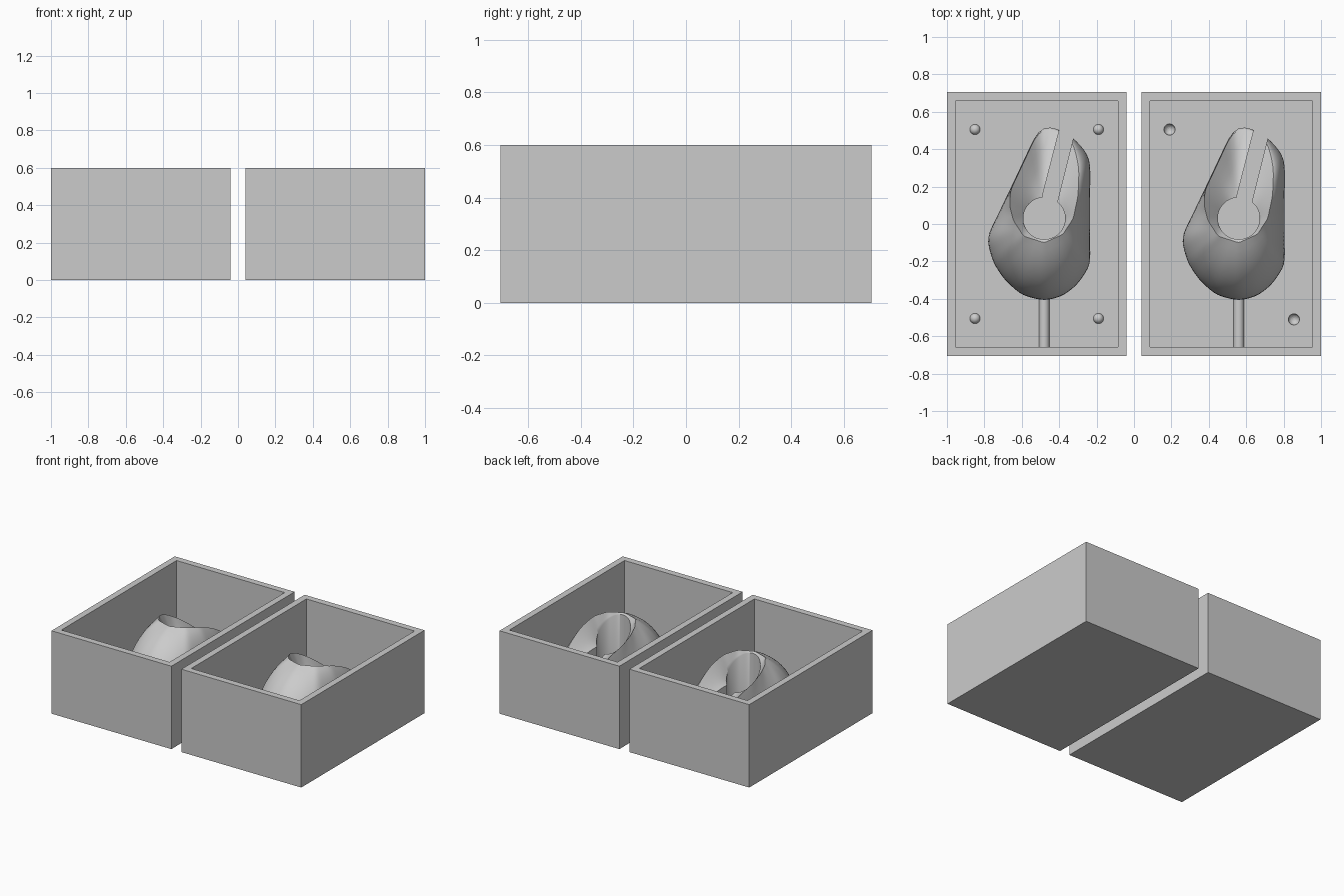
import bpy, bmesh, math
from mathutils import Vector

cube = bpy.data.objects.get("Cube")
if cube:
    bpy.data.objects.remove(cube, do_unlink=True)

FLOOR, HEIGHT, WALL = 0.07, 0.6, 0.066
SEGMENTS = 96
HOLE_Y, HOLE_R = 0.03, 0.112

grey = bpy.data.materials.new("plain grey")
grey.use_nodes = True
grey.diffuse_color = (0.6, 0.6, 0.6, 1)
grey.node_tree.nodes["Principled BSDF"].inputs["Base Color"].default_value = (0.6, 0.6, 0.6, 1)


def finish(name, bm, location=(0, 0, 0)):
    bmesh.ops.recalc_face_normals(bm, faces=bm.faces)
    mesh = bpy.data.meshes.new(name)
    bm.to_mesh(mesh)
    bm.free()
    mesh.materials.append(grey)
    obj = bpy.data.objects.new(name, mesh)
    obj.location = location
    bpy.context.collection.objects.link(obj)
    return obj


def smooth(obj):
    bpy.ops.object.select_all(action="DESELECT")
    obj.select_set(True)
    bpy.context.view_layer.objects.active = obj
    bpy.ops.object.shade_smooth_by_angle(angle=math.radians(35))


def cut(obj, cutter):
    # Apply the cut, then drop the helper
    cutter.hide_render = True
    mod = obj.modifiers.new("cut", "BOOLEAN")
    mod.operation, mod.object, mod.solver = "DIFFERENCE", cutter, "EXACT"
    bpy.context.view_layer.objects.active = obj
    bpy.ops.object.modifier_apply(modifier=mod.name)
    bpy.data.objects.remove(cutter, do_unlink=True)


def ball(name, x, y, radius):
    bm = bmesh.new()
    bmesh.ops.create_uvsphere(bm, u_segments=20, v_segments=12, radius=radius)
    return finish(name, bm, (x, y, FLOOR))


def tray(name, x):
    # Open box: inset the top face and push it down to the floor
    bm = bmesh.new()
    bmesh.ops.create_cube(bm, size=1)
    for v in bm.verts:
        v.co = (v.co.x * 0.96, v.co.y * 1.41, (v.co.z + 0.5) * HEIGHT)
    top = max(bm.faces, key=lambda f: f.calc_center_median().z)
    bmesh.ops.inset_region(bm, faces=[top], thickness=WALL)
    inner = bmesh.ops.extrude_discrete_faces(bm, faces=[top])["faces"][0]
    for v in inner.verts:
        v.co.z = FLOOR
    return finish(name, bm, (x, 0, 0))


def radii(points):
    # Distance from the hole centre to a closed outline, in every direction
    pts = [Vector((x, y - HOLE_Y)) for x, y in points]
    result = []
    for i in range(SEGMENTS):
        a = 2 * math.pi * i / SEGMENTS
        d = Vector((math.cos(a), math.sin(a)))
        best = 0
        for p, q in zip(pts, pts[1:] + pts[:1]):
            e = q - p
            den = d.x * e.y - d.y * e.x
            if abs(den) > 1e-9:
                r = (p.x * e.y - p.y * e.x) / den
                s = (p.x * d.y - p.y * d.x) / den
                if r > 0 and -1e-6 <= s <= 1.000001:
                    best = max(best, r)
        result.append(best)
    for _ in range(2):
        result = [(result[i - 1] + 2 * result[i] + result[(i + 1) % SEGMENTS]) / 4
                  for i in range(SEGMENTS)]
    return result


OUTLINE = radii([(-.02, .525), (-.3, -.06), (-.3, -.11), (-.27, -.21), (-.21, -.3),
                 (-.12, -.38), (0, -.41), (.1, -.385), (.18, -.32), (.245, -.22),
                 (.245, .34), (.22, .39), (.15, .465), (.07, .51)])
RIM = radii([(-.02, .515), (-.18, .18), (-.185, .1), (-.165, .02), (-.11, -.065),
             (0, -.1), (.1, -.055), (.155, .03), (.18, .15), (.185, .3),
             (.15, .45), (.07, .5)])


def shell(name, x):
    # Domed body, tilted rim, sloping mouth and round hole, lofted as one closed ring
    bm = bmesh.new()
    rings = []

    def ring(radius, height):
        verts = []
        for i in range(SEGMENTS):
            a = 2 * math.pi * i / SEGMENTS
            r = radius(i)
            y = HOLE_Y + r * math.sin(a)
            verts.append(bm.verts.new((r * math.cos(a), y, height(i, y))))
        rings.append(verts)

    def rim_z(i):
        y = HOLE_Y + RIM[i] * math.sin(2 * math.pi * i / SEGMENTS)
        return 0.54 - 1.1 * max(0, y + 0.09) ** 2

    def hole_z(i):
        y = HOLE_Y + HOLE_R * math.sin(2 * math.pi * i / SEGMENTS)
        return min(0.53 - 0.87 * (y + 0.08), rim_z(i) + 0.2)

    base = FLOOR - 0.03
    ring(lambda i: OUTLINE[i], lambda i, y: base)
    steps, sweep = 12, math.radians(62)
    for k in range(steps + 1):
        a = sweep * k / steps
        out = (math.cos(a) - math.cos(sweep)) / (1 - math.cos(sweep))
        up = math.sin(a) / math.sin(sweep)
        ring(lambda i: RIM[i] + (OUTLINE[i] - RIM[i]) * out,
             lambda i, y: FLOOR + 0.06 + (rim_z(i) - FLOOR - 0.06) * up)
    for k in range(1, 5):
        t = k / 4
        ring(lambda i: RIM[i] + (HOLE_R - RIM[i]) * t,
             lambda i, y: rim_z(i) + (hole_z(i) - rim_z(i)) * t)
    ring(lambda i: HOLE_R, lambda i, y: base)
    for r, s in zip(rings, rings[1:] + rings[:1]):
        for i in range(SEGMENTS):
            j = (i + 1) % SEGMENTS
            bm.faces.new((r[i], r[j], s[j], s[i]))
    obj = finish(name, bm, (x, 0, 0))

    # Slot running from the hole out through the back
    bm = bmesh.new()
    slot = [(-.005, .09), (.06, .08), (.07, .12), (.19, .6), (.106, .6), (-.01, .15)]
    face = bm.faces.new([bm.verts.new((px, py, 0)) for px, py in slot])
    new = bmesh.ops.extrude_face_region(bm, geom=[face])["geom"]
    bmesh.ops.translate(bm, vec=(0, 0, 1),
                        verts=[g for g in new if isinstance(g, bmesh.types.BMVert)])
    cut(obj, finish(name + "_slot_cutter", bm, (x, 0, 0)))
    smooth(obj)


def pour_rod(name, x):
    # Round rod half sunk in the floor, from the shell to the front wall
    bm = bmesh.new()
    bmesh.ops.create_cone(bm, cap_ends=True, segments=24, radius1=0.028,
                          radius2=0.028, depth=0.27)
    for v in bm.verts:
        v.co = (v.co.x, v.co.z, v.co.y)
    smooth(finish(name, bm, (x, -0.525, FLOOR)))


for side, tray_x, shell_x in (("right", -0.52, -0.48), ("left", 0.52, 0.56)):
    box = tray(side + "_tray", tray_x)
    shell(side + "_shell", shell_x)
    pour_rod(side + "_pour_rod", shell_x)
    if side == "right":
        # Locating pegs
        for px in (-0.85, -0.19):
            for py in (-0.505, 0.505):
                smooth(ball("locating_peg", px, py, 0.028))
    else:
        # Locating pits
        for px, py in ((0.19, 0.505), (0.855, -0.51)):
            cut(box, ball("pit_cutter", px, py, 0.03))
